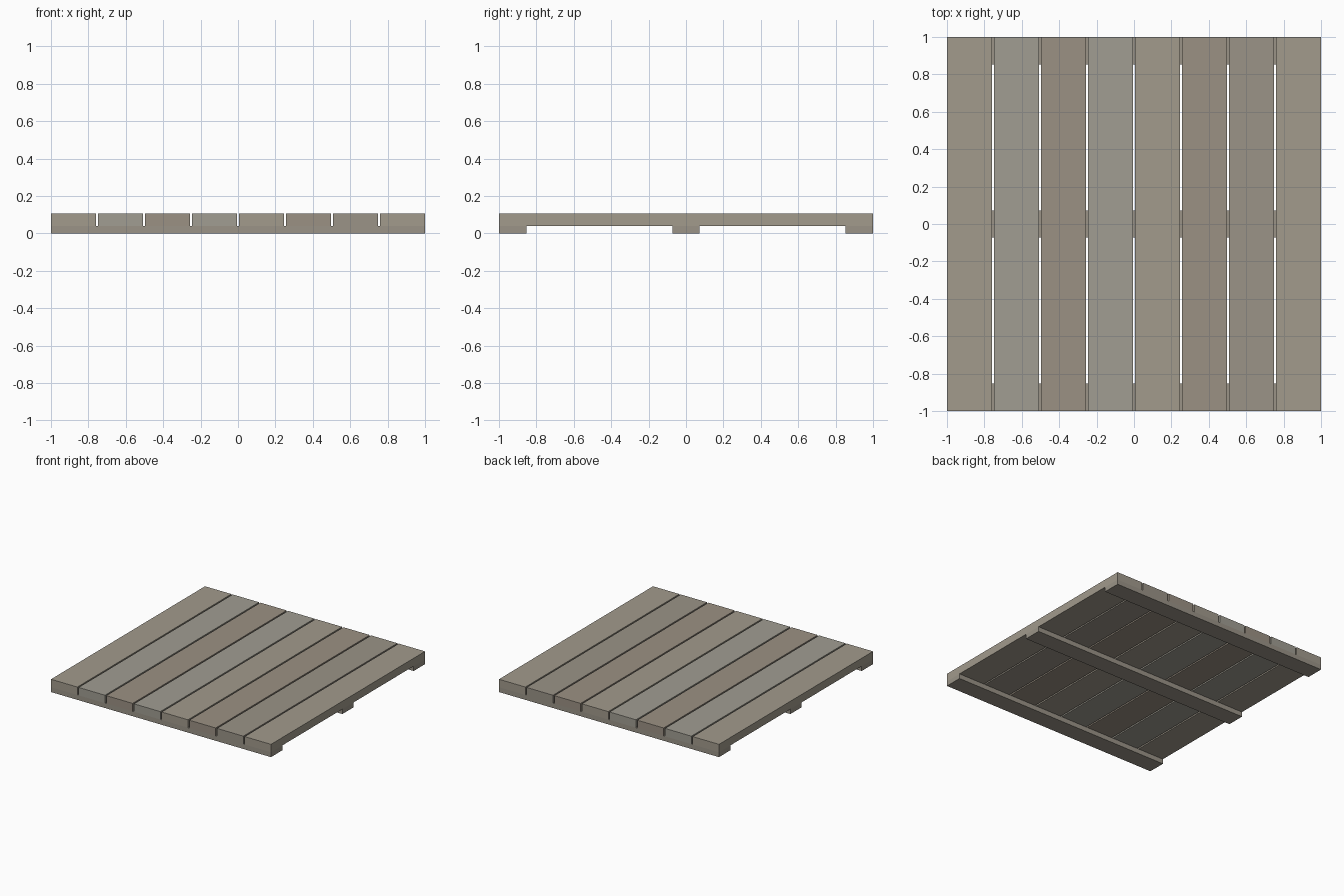
import bpy

if "Cube" in bpy.data.objects:
    bpy.data.objects.remove(bpy.data.objects["Cube"])

COUNT, GAP = 8, 0.012
BATTEN_TOP, TOP = 0.04, 0.105


def material(name, rgb):
    m = bpy.data.materials.new(name)
    m.diffuse_color = (*rgb, 1.0)
    m.use_nodes = True
    m.node_tree.nodes["Principled BSDF"].inputs["Base Color"].default_value = m.diffuse_color
    return m


def box(name, x0, x1, y0, y1, z0, z1, mat):
    bpy.ops.mesh.primitive_cube_add(
        size=1, location=((x0 + x1) / 2, (y0 + y1) / 2, (z0 + z1) / 2))
    ob = bpy.context.object
    ob.name = name
    ob.scale = (x1 - x0, y1 - y0, z1 - z0)
    bpy.ops.object.transform_apply(location=False, rotation=False, scale=True)
    ob.data.materials.append(mat)


# Weathered wood tones
tones = {
    "warm": material("warm_wood", (0.36, 0.325, 0.265)),
    "grey": material("grey_wood", (0.355, 0.34, 0.29)),
    "brown": material("brown_wood", (0.33, 0.285, 0.23)),
    "dull": material("dull_wood", (0.325, 0.295, 0.245)),
}
order = ["warm", "grey", "brown", "grey", "warm", "brown", "dull", "warm"]

# Deck planks running front to back
width = (2 - GAP * (COUNT - 1)) / COUNT
for i, tone in enumerate(order):
    x = -1 + i * (width + GAP)
    box(f"plank_{i + 1}", x, x + width, -1, 1, BATTEN_TOP, TOP, tones[tone])

# Three cross battens underneath
for name, y0, y1 in (("front_batten", -1, -0.853),
                     ("middle_batten", -0.0735, 0.0735),
                     ("back_batten", 0.853, 1)):
    box(name, -1, 1, y0, y1, 0, BATTEN_TOP, tones["dull"])
